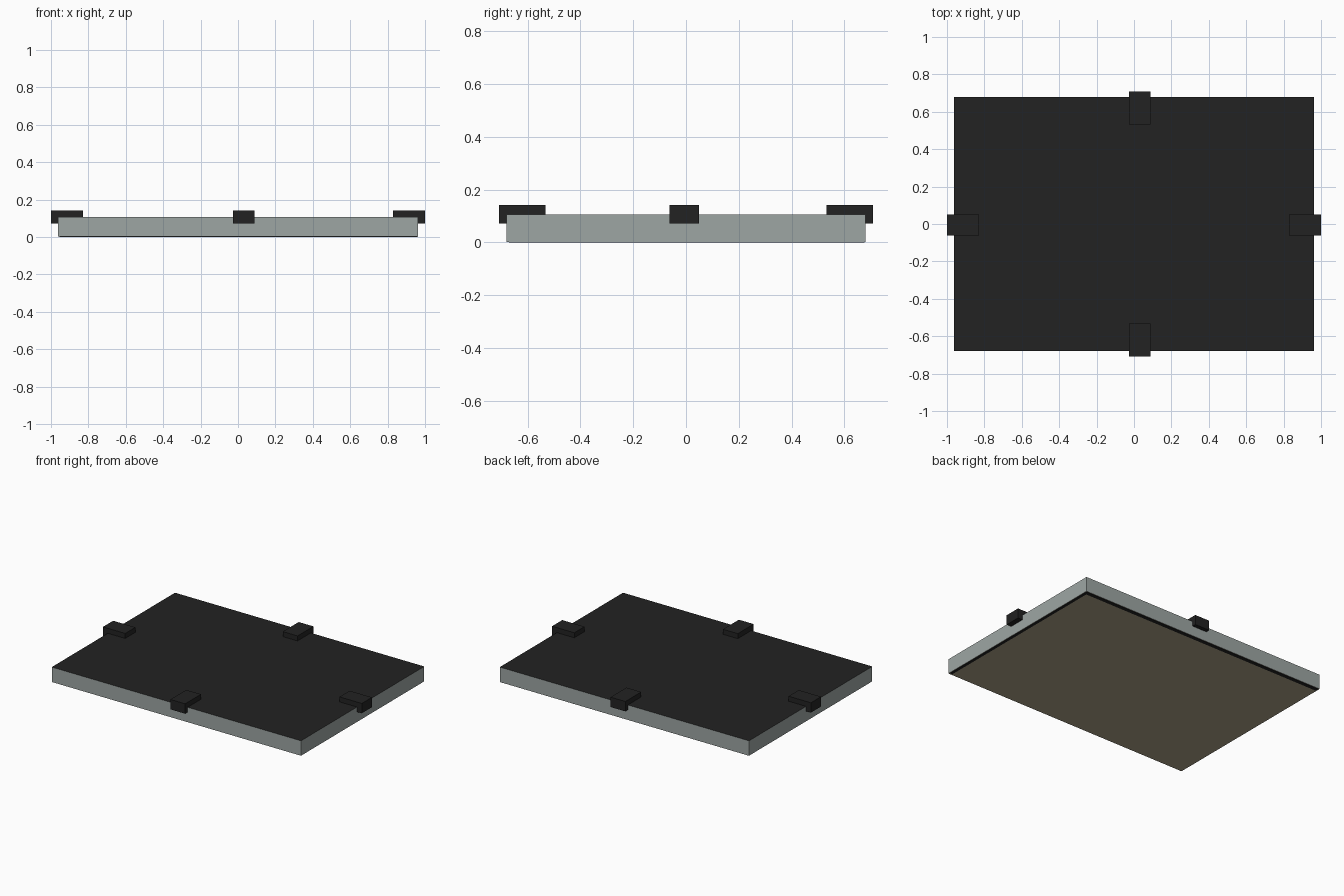
import bpy

if "Cube" in bpy.data.objects:
    bpy.data.objects.remove(bpy.data.objects["Cube"])

def material(name, rgb):
    m = bpy.data.materials.new(name)
    m.diffuse_color = (*rgb, 1)
    m.use_nodes = True
    m.node_tree.nodes["Principled BSDF"].inputs["Base Color"].default_value = m.diffuse_color
    return m

black = material("black", (0.016, 0.016, 0.016))
grey = material("aluminium grey", (0.34, 0.38, 0.37))
tan = material("backing tan", (0.42, 0.36, 0.25))

def box(name, x0, x1, y0, y1, z0, z1, *mats):
    v = [(x, y, z) for z in (z0, z1) for x, y in ((x0, y0), (x1, y0), (x1, y1), (x0, y1))]
    f = [(0, 3, 2, 1), (4, 5, 6, 7), (0, 1, 5, 4), (1, 2, 6, 5), (2, 3, 7, 6), (3, 0, 4, 7)]
    me = bpy.data.meshes.new(name)
    me.from_pydata(v, [], f)
    for m in mats:
        me.materials.append(m)
    ob = bpy.data.objects.new(name, me)
    bpy.context.collection.objects.link(ob)
    return ob

# Panel: grey rim, black top, tan underside
panel = box("panel", -0.963, 0.963, -0.68, 0.68, 0.002, 0.106, grey, black, tan)
for p in panel.data.polygons:
    p.material_index = 1 if p.normal.z > 0.5 else 2 if p.normal.z < -0.5 else 0

# Dark seal showing along two edges of the underside
box("seal_back", -0.955, 0.96, 0.65, 0.677, 0, 0.003, black)
box("seal_right", 0.94, 0.96, -0.67, 0.65, 0, 0.003, black)

# Four edge clamps, slightly off centre
for s, side in ((-1, "left"), (1, "right")):
    a, b = sorted((s * 0.828, s))
    box("clamp_" + side, a, b, -0.062, 0.05, 0.072, 0.141, black)
for s, side in ((-1, "front"), (1, "back")):
    a, b = sorted((s * 0.533, s * 0.708))
    box("clamp_" + side, -0.027, 0.087, a, b, 0.072, 0.141, black)
